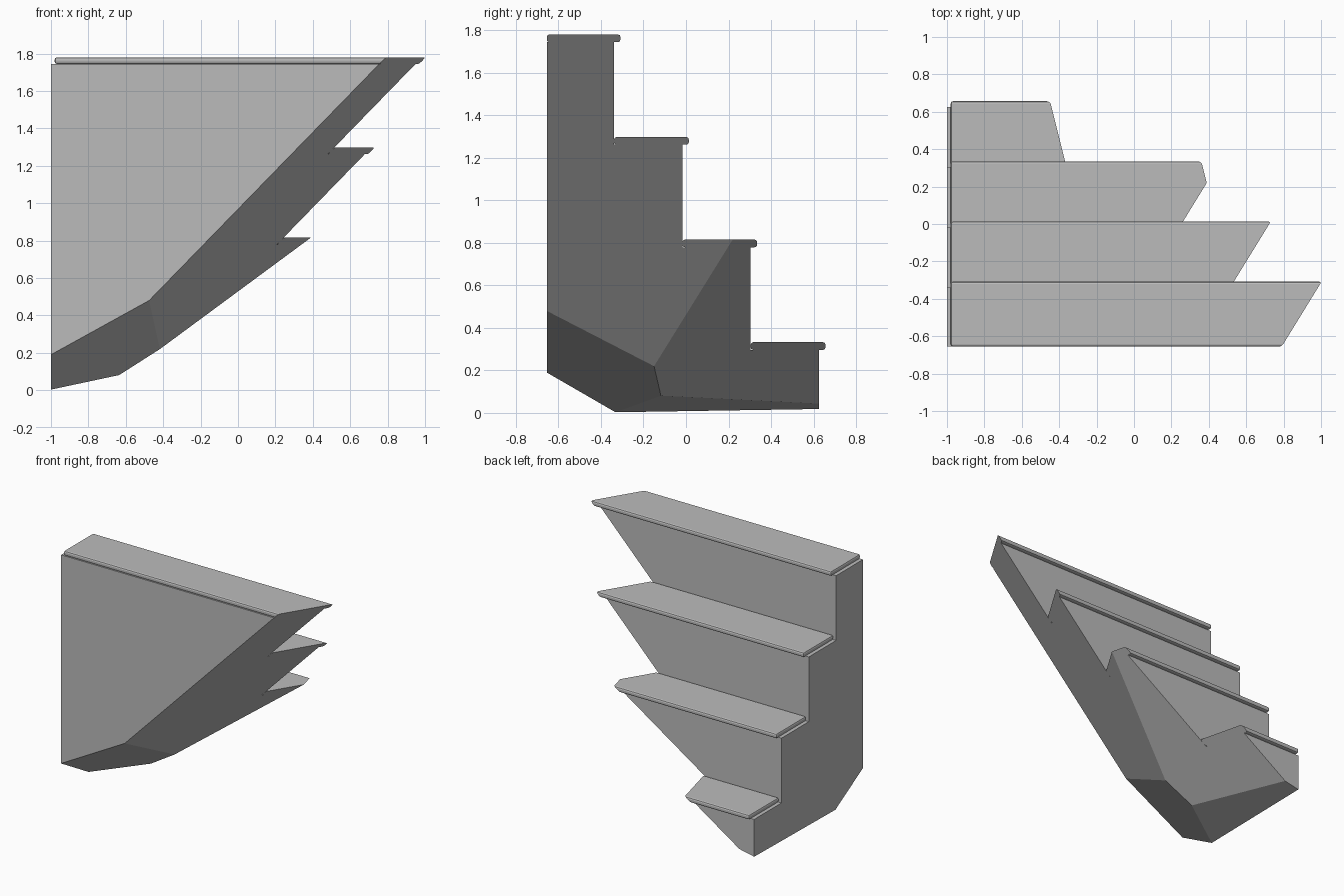
import bpy, bmesh
from mathutils import Vector

cube = bpy.data.objects.get("Cube")
if cube:
    bpy.data.objects.remove(cube, do_unlink=True)

grey = bpy.data.materials.new("stone_grey")
grey.use_nodes = True
colour = (0.5, 0.5, 0.5, 1)
grey.diffuse_color = colour
grey.node_tree.nodes["Principled BSDF"].inputs["Base Color"].default_value = colour

STEPS, RISE, RUN = 4, 0.4825, 0.3215
TOP, BACK, THICK, NOSE = 1.78, -0.655, 0.036, 0.031
FIRST_RISER = -0.339

# Slanted cuts under the flight: point on the plane, outward normal
CUTS = [
    ((0.79, -0.655, 1.78), (1, -0.615, -0.973)),
    ((0.36, 0.335, 0.815), (1, 0.25, -1.51)),
    ((-1, -0.655, 0.19), (0.552, -0.578, -1)),
    ((-1, -0.335, 0.003), (0.204, 0.016, -1)),
]


def riser(i):
    return FIRST_RISER + RUN * i


def finish(name, bm):
    """Trim the solid with every slanted cut, cap it and make the object."""
    for point, normal in CUTS:
        geom = bm.verts[:] + bm.edges[:] + bm.faces[:]
        bmesh.ops.bisect_plane(bm, geom=geom, dist=1e-5, plane_co=Vector(point),
                               plane_no=Vector(normal).normalized(), clear_outer=True)
        rim = [e for e in bm.edges if e.is_boundary]
        if rim:
            bmesh.ops.holes_fill(bm, edges=rim, sides=0)
    bmesh.ops.recalc_face_normals(bm, faces=bm.faces[:])
    mesh = bpy.data.meshes.new(name)
    bm.to_mesh(mesh)
    bm.free()
    mesh.materials.append(grey)
    bpy.context.collection.objects.link(bpy.data.objects.new(name, mesh))


# Stepped body: side profile extruded across the flight
profile = [(BACK, -0.2), (BACK, TOP - THICK)]
for i in range(STEPS):
    z = TOP - THICK - RISE * i
    profile.append((riser(i), z))
    profile.append((riser(i), z - RISE if i < STEPS - 1 else -0.2))
bm = bmesh.new()
side = bm.faces.new([bm.verts.new((-1, y, z)) for y, z in profile])
ext = bmesh.ops.extrude_face_region(bm, geom=[side])
bmesh.ops.translate(bm, vec=(2.5, 0, 0),
                    verts=[v for v in ext["geom"] if isinstance(v, bmesh.types.BMVert)])
finish("stair_body", bm)

# Treads: thin slabs with rounded edges, overhanging each riser
for i in range(STEPS):
    y0 = BACK if i == 0 else riser(i - 1)
    y1 = riser(i) + NOSE
    bm = bmesh.new()
    bmesh.ops.create_cube(bm, size=1)
    bmesh.ops.scale(bm, vec=(2.5, y1 - y0, THICK), verts=bm.verts)
    bmesh.ops.translate(bm, vec=(-0.98 + 1.25, (y0 + y1) / 2, TOP - RISE * i - THICK / 2),
                        verts=bm.verts)
    bmesh.ops.bevel(bm, geom=bm.edges[:], offset=0.012, segments=2,
                    profile=0.5, affect='EDGES')
    finish(f"tread_{i + 1}", bm)
